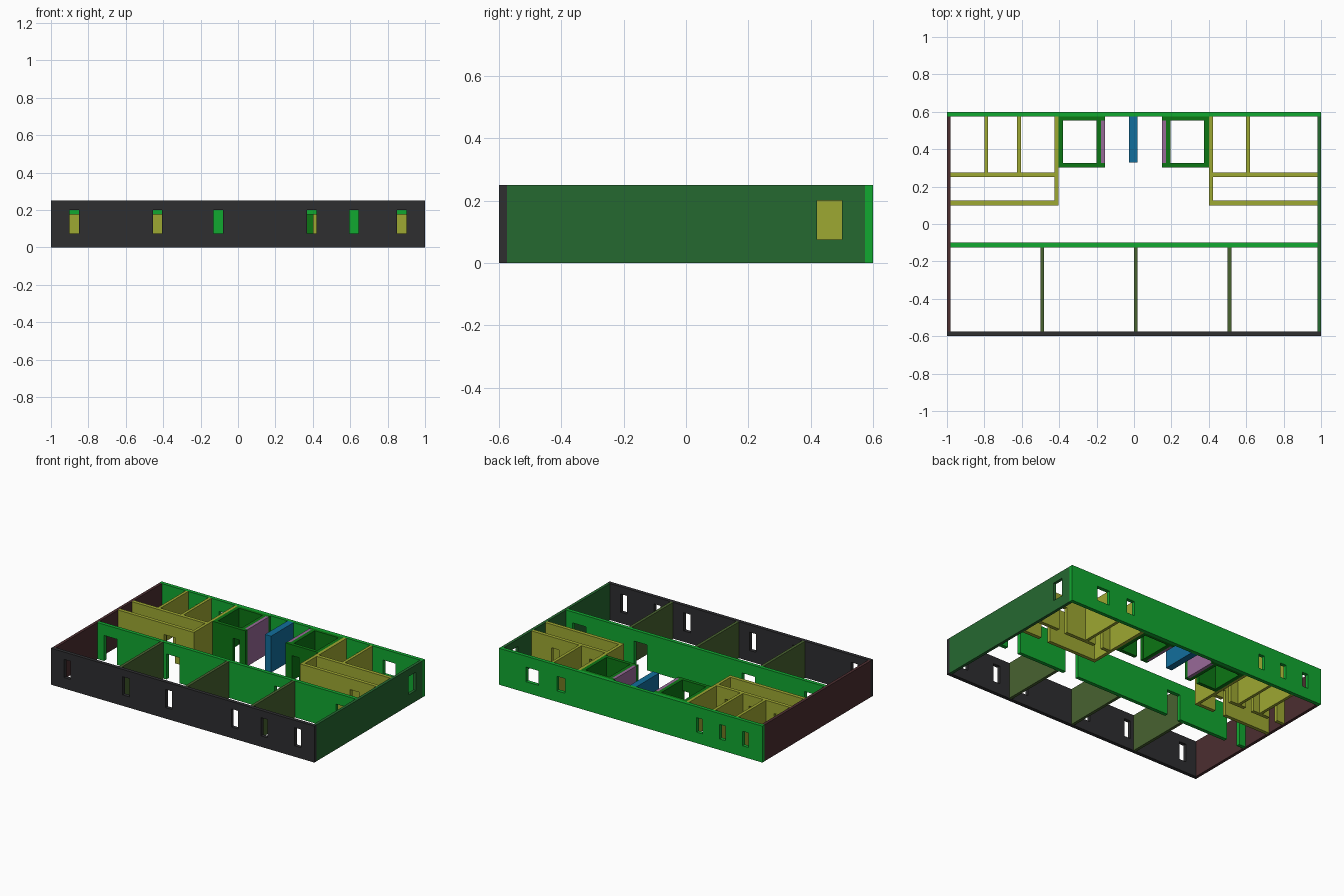
import bpy, bmesh
from mathutils import Vector

if "Cube" in bpy.data.objects:
    bpy.data.objects.remove(bpy.data.objects["Cube"])

H = 0.25          # wall height
DOOR = 0.175      # door head height


def mat(name, r, g, b):
    lin = [((c / 255 + 0.055) / 1.055) ** 2.4 if c > 10 else c / 255 / 12.92 for c in (r, g, b)]
    m = bpy.data.materials.new(name)
    m.diffuse_color = (*lin, 1)
    m.use_nodes = True
    m.node_tree.nodes["Principled BSDF"].inputs["Base Color"].default_value = m.diffuse_color
    return m


CHARCOAL = mat("charcoal", 46, 46, 48)
GREEN = mat("bright green", 17, 168, 48)
FOREST = mat("forest green", 37, 104, 48)
MAROON = mat("dark maroon", 76, 46, 48)
OLIVE = mat("olive", 72, 98, 48)
YELLOW = mat("mustard", 158, 168, 50)
BOTTLE = mat("bottle green", 12, 118, 20)
PURPLE = mat("mauve", 152, 106, 152)
BLUE = mat("blue", 18, 110, 156)


def wall(name, x0, x1, y0, y1, material, openings=()):
    """Wall panel along its longer side; openings are (start, end, bottom, top)."""
    along_x = (x1 - x0) > (y1 - y0)
    a, b = (x0, x1) if along_x else (y0, y1)
    us = sorted({a, b, *[o[0] for o in openings], *[o[1] for o in openings]})
    zs = sorted({0, H, *[o[2] for o in openings], *[o[3] for o in openings]})
    bm = bmesh.new()
    for u0, u1 in zip(us, us[1:]):
        for z0, z1 in zip(zs, zs[1:]):
            cu, cz = (u0 + u1) / 2, (z0 + z1) / 2
            if any(o[0] < cu < o[1] and o[2] < cz < o[3] for o in openings):
                continue
            corners = [(u0, z0), (u1, z0), (u1, z1), (u0, z1)]
            bm.faces.new([bm.verts.new((u, y0, z) if along_x else (x0, u, z)) for u, z in corners])
    bmesh.ops.remove_doubles(bm, verts=bm.verts, dist=1e-5)
    # thicken the panel
    ext = bmesh.ops.extrude_face_region(bm, geom=bm.faces[:], use_keep_orig=True)
    move = Vector((0, y1 - y0, 0)) if along_x else Vector((x1 - x0, 0, 0))
    bmesh.ops.translate(bm, vec=move, verts=[v for v in ext["geom"] if isinstance(v, bmesh.types.BMVert)])
    bmesh.ops.recalc_face_normals(bm, faces=bm.faces)
    me = bpy.data.meshes.new(name)
    bm.to_mesh(me)
    bm.free()
    me.materials.append(material)
    ob = bpy.data.objects.new(name, me)
    bpy.context.collection.objects.link(ob)


def doors(*spans):
    return [(s, e, 0, DOOR) for s, e in spans]


# outer walls
wall("front_wall", -1, 1, -0.6, -0.575, CHARCOAL,
     [(x, x + 0.05, 0.075, 0.2) for x in (-0.9, -0.455, -0.13, 0.37, 0.595, 0.85)])
wall("back_wall", -1, 1, 0.575, 0.6, GREEN,
     [(s, e, 0.075, 0.175) for s, e in
      ((-0.895, -0.85), (-0.72, -0.675), (-0.545, -0.5), (0.5, 0.56), (0.7, 0.795))])
wall("left_wall", -1, -0.98, -0.575, 0.575, MAROON)
wall("right_wall", 0.98, 1, -0.575, 0.575, FOREST, [(0.42, 0.5, 0.075, 0.2)])

# corridor wall and front room partitions
wall("corridor_wall", -0.98, 0.98, -0.125, -0.1, GREEN,
     doors((-0.93, -0.83), (-0.455, -0.355), (0.365, 0.465), (0.83, 0.93)))
for i, x in enumerate((-0.5, 0.0, 0.5)):
    wall(f"front_partition_{i + 1}", x, x + 0.02, -0.575, -0.125, OLIVE)

# back left rooms
wall("left_block_side", -0.425, -0.405, 0.1, 0.575, YELLOW)
wall("left_block_front", -0.98, -0.425, 0.1, 0.125, YELLOW, doors((-0.63, -0.55)))
wall("left_block_inner", -0.98, -0.425, 0.25, 0.275, YELLOW,
     doors((-0.92, -0.86), (-0.73, -0.67), (-0.55, -0.49)))
for i, x in enumerate((-0.8, -0.625)):
    wall(f"left_block_partition_{i + 1}", x, x + 0.02, 0.275, 0.575, YELLOW)

# back right rooms
wall("right_block_side", 0.4, 0.422, 0.1, 0.575, YELLOW)
wall("right_block_front", 0.422, 0.98, 0.1, 0.125, YELLOW, doors((0.78, 0.85)))
wall("right_block_inner", 0.422, 0.98, 0.25, 0.275, YELLOW, doors((0.48, 0.54), (0.77, 0.83)))
wall("right_block_partition", 0.6, 0.62, 0.275, 0.575, YELLOW)

# two shafts, each with a mauve panel facing the centre
for side, xa, xb, s in (("left", -0.405, -0.155, 1), ("right", 0.15, 0.4, -1)):
    door = (-0.25, -0.2) if s > 0 else (0.2, 0.25)
    wall(f"{side}_shaft_front", xa, xb, 0.302, 0.326, BOTTLE, doors(door))
    wall(f"{side}_shaft_back", xa, xb, 0.553, 0.575, BOTTLE)
    outer = (xa, xa + 0.025) if s > 0 else (xb - 0.025, xb)
    inner = (xb - 0.046, xb - 0.021) if s > 0 else (xa + 0.021, xa + 0.046)
    panel = (xb - 0.021, xb) if s > 0 else (xa, xa + 0.021)
    wall(f"{side}_shaft_outer", *outer, 0.326, 0.553, BOTTLE)
    wall(f"{side}_shaft_inner", *inner, 0.326, 0.553, BOTTLE)
    wall(f"{side}_shaft_panel", *panel, 0.326, 0.553, PURPLE)

# central divider
wall("central_divider", -0.026, 0.02, 0.33, 0.575, BLUE)
